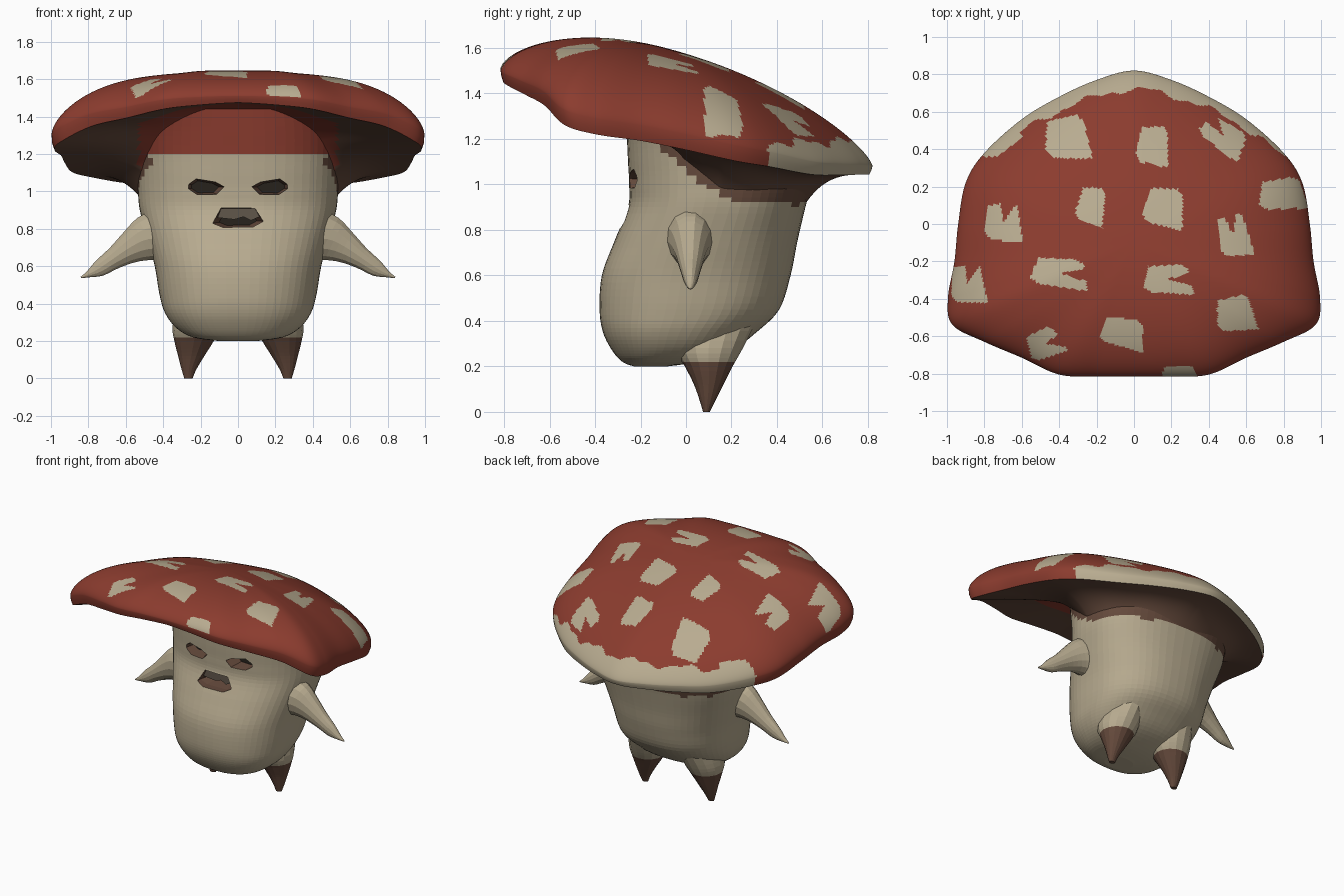
import bpy, bmesh, math
from mathutils import Vector

if "Cube" in bpy.data.objects:
    bpy.data.objects.remove(bpy.data.objects["Cube"])


def material(name, rgb):
    m = bpy.data.materials.new(name)
    m.diffuse_color = (*rgb, 1)
    m.use_nodes = True
    m.node_tree.nodes["Principled BSDF"].inputs["Base Color"].default_value = m.diffuse_color
    return m


MATS = [material("cream", (0.48, 0.41, 0.28)), material("red", (0.26, 0.045, 0.028)),
        material("brown", (0.13, 0.068, 0.045)), material("dark_hollow", (0.02, 0.016, 0.012)),
        material("grey_brown", (0.12, 0.095, 0.07))]
CREAM, RED, BROWN, DARK, GREY = range(5)


def spline(keys, steps, closed=False):
    """Catmull-Rom through rows of numbers."""
    n, out = len(keys), []
    pick = (lambda i: keys[i % n]) if closed else (lambda i: keys[max(0, min(n - 1, i))])
    for i in range(n if closed else n - 1):
        for k in range(steps):
            t = k / steps
            out.append([0.5 * (2 * b + (c - a) * t + (2 * a - 5 * b + 4 * c - d) * t * t
                               + (3 * b - a - 3 * c + d) * t ** 3)
                        for a, b, c, d in zip(pick(i - 1), pick(i), pick(i + 1), pick(i + 2))])
    if not closed:
        out.append(list(keys[-1]))
    return out


def loft(name, rings, rule, close_start=True, close_end=True, smooth=False):
    """Skin a stack of closed rings; rule(centre, ring number) gives the colour."""
    bm = bmesh.new()
    rows = [[bm.verts.new(p) for p in r] for r in rings]
    n = len(rows[0])
    for i in range(len(rows) - 1):
        for j in range(n):
            k = (j + 1) % n
            f = bm.faces.new((rows[i][j], rows[i][k], rows[i + 1][k], rows[i + 1][j]))
            f.material_index = rule(f.calc_center_median(), i)
    for wanted, row, i in ((close_start, rows[0], 0), (close_end, rows[-1], len(rows) - 2)):
        if wanted:
            f = bm.faces.new(row)
            f.material_index = rule(f.calc_center_median(), i)
    bmesh.ops.recalc_face_normals(bm, faces=bm.faces)
    me = bpy.data.meshes.new(name)
    bm.to_mesh(me)
    bm.free()
    for m in MATS:
        me.materials.append(m)
    ob = bpy.data.objects.new(name, me)
    bpy.context.collection.objects.link(ob)
    if smooth:
        me.shade_smooth()
    return ob


def oval(cx, cy, z, rx, ry, n, power=1.0):
    pts = []
    for k in range(n):
        c, s = math.cos(2 * math.pi * k / n), math.sin(2 * math.pi * k / n)
        pts.append((cx + rx * math.copysign(abs(c) ** power, c),
                    cy + ry * math.copysign(abs(s) ** power, s), z))
    return pts


# Body: z, half width, front y, back y
body_keys = [(.20, .10, -.23, -.08), (.22, .24, -.28, .05), (.27, .33, -.325, .20),
             (.35, .39, -.365, .31), (.45, .42, -.38, .41), (.60, .445, -.37, .46),
             (.75, .485, -.315, .49), (.90, .525, -.255, .525), (1.0, .535, -.25, .55),
             (1.10, .54, -.255, .55), (1.20, .545, -.26, .52), (1.32, .545, -.27, .40),
             (1.45, .52, -.28, .06)]


def body_colour(c, i):
    jag = 0.012 * math.sin(31 * c.x + 17 * c.y)
    if c.z > 1.195 and c.y < 0.12:
        return RED
    if c.y > -0.1 and c.z > 0.92 + max(0, 0.2 - c.y) * 0.75 + jag:
        return BROWN
    return CREAM


body = loft("body", [oval(0, (a + b) / 2, z, rx, (b - a) / 2, 60, 0.85)
                     for z, rx, a, b in spline(body_keys, 5)], body_colour)

# Eye and mouth hollows, cut into the face
eye = [(.075, 1.025), (.115, .985), (.22, .982), (.272, 1.015), (.268, 1.04), (.225, 1.068), (.12, 1.05)]
mouth = [(-.135, .83), (-.08, .808), (.08, .81), (.135, .84), (.09, .91), (-.09, .912)]
for name, shape in (("eye_right", eye), ("eye_left", [(-x, z) for x, z in eye]), ("mouth", mouth)):
    mx = sum(p[0] for p in shape) / len(shape)
    mz = sum(p[1] for p in shape) / len(shape)
    rings = [[(mx + (x - mx) * s, y, mz + (z - mz) * s) for x, z in shape]
             for y, s in ((-.5, 1), (-.24, 1), (-.15, .75))]
    cutter = loft(name + "_cutter", rings,
                  lambda c, i: DARK if c.y > -.16 or c.y < -.45 else BROWN)
    cutter.hide_render = True
    cutter.hide_viewport = True
    cut = body.modifiers.new(name, "BOOLEAN")
    cut.operation, cut.solver, cut.object = "DIFFERENCE", "EXACT", cutter

# Upper part of the mouth
flap = [(-.11, .86), (-.02, .85), (.03, .865), (.07, .845), (.115, .865), (.09, .91), (-.09, .91)]
loft("upper_mouth", [[(x, y, z) for x, z in flap] for y in (-.238, -.23)], lambda c, i: GREY)

# Arms: x, z, thickness up, thickness sideways ; legs: z, x, y, rx, ry
arm_keys = [(.36, .75, .18, .13), (.48, .745, .13, .095), (.57, .705, .09, .07),
            (.66, .645, .06, .05), (.74, .59, .045, .033), (.80, .557, .018, .018),
            (.84, .54, .004, .004)]
leg_keys = [(0, .265, .09, .022, .015), (.05, .262, .095, .04, .035), (.12, .25, .10, .07, .065),
            (.2, .235, .10, .105, .105), (.28, .22, .10, .13, .15), (.42, .20, .12, .12, .2)]
for side, sx in (("right", 1), ("left", -1)):
    rings = []
    for x, z, up, wide in spline(arm_keys, 3):
        rings.append([(sx * (x + 0.45 * up * math.sin(a)), .02 + wide * math.cos(a),
                       z + 0.9 * up * math.sin(a))
                      for a in (2 * math.pi * k / 14 for k in range(14))])
    loft("arm_" + side, rings, lambda c, i: CREAM)
    loft("leg_" + side, [oval(sx * x, y, z, rx, ry, 16) for z, x, y, rx, ry in spline(leg_keys, 4)],
         lambda c, i: BROWN if c.z < 0.215 else CREAM)

# Cap rim, half outline from back to front: x, y, z
half = [(0, .82, 1.08), (.2, .77, 1.085), (.4, .68, 1.09), (.6, .56, 1.10), (.8, .38, 1.14),
        (.9, .22, 1.17), (.94, 0, 1.22), (.96, -.2, 1.26), (.995, -.4, 1.29), (.97, -.54, 1.33),
        (.8, -.63, 1.41), (.6, -.715, 1.45), (.4, -.805, 1.49), (.2, -.815, 1.505), (0, -.815, 1.51)]
rim = spline(half + [(-x, y, z) for x, y, z in half[-2:0:-1]], 13, closed=True)

# Spots seen from above: x, y, half width, half depth, turn, notch direction (9 = none)
spots = [(-.36, .46, .11, .11, .1, 9), (.10, .42, .08, .10, -.1, 9), (.48, .47, .12, .07, -.6, 2.6),
         (.79, .16, .115, .08, .1, 9), (-.71, .44, .09, .05, .7, 9), (-.23, .10, .07, .095, -.2, 9),
         (.16, .09, .10, .10, -.15, 9), (-.70, .01, .09, .10, 0, 1.3), (.53, -.06, .08, .11, .2, 1.5),
         (-.40, -.26, .14, .075, -.1, 0), (.18, -.295, .12, .075, 0, 0), (-.89, -.32, .085, .10, .1, 1.2),
         (.54, -.48, .095, .09, .15, 9), (-.06, -.58, .11, .075, -.2, 9), (-.48, -.64, .085, .075, .4, -.2),
         (.24, -.79, .085, .03, 0, 9)]


def in_spot(x, y):
    for cx, cy, w, d, turn, notch in spots:
        dx, dy = x - cx, y - cy
        u = (dx * math.cos(turn) + dy * math.sin(turn)) / w
        v = (dy * math.cos(turn) - dx * math.sin(turn)) / d
        if abs(u) < 1 - 0.15 * v and abs(v) < 1 + 0.1 * u and abs(u + v) < 1.65:
            along = u * math.cos(notch) + v * math.sin(notch)
            across = v * math.cos(notch) - u * math.sin(notch)
            if notch == 9 or along < 0.05 or abs(across) > 0.42 * along:
                return True
    return False


# Cap top: tilted dome running from the crown out to the rim, fuller at the sides
STEPS = 90
rings = []
for i in range(STEPS + 1):
    s = max(0.003, math.sin(math.pi / 2 * i / STEPS))
    ring = []
    for x, y, z in rim:
        off = z - (1.292 - 0.258 * y)
        py = -.1 + s * (y + .1)
        power = 0.68 - 0.16 * min(1, abs(x)) ** 2
        ring.append((s * x, py, 1.292 - .258 * py + off * s ** 4
                     + .285 * max(0, 1 - s * s) ** power))
    rings.append(ring)
lip = []
for x, y, z in rim:
    drop = 0.035 + 0.035 * min(1, abs(x))
    lip.append((x * .985, -.1 + .985 * (y + .1), z - drop))
rings.append([((a[0] + 2 * b[0]) / 3 * 1.003, (a[1] + 2 * b[1]) / 3, a[2] * .5 + b[2] * .5)
              for a, b in zip(lip, rim)])
rings.append(lip)


def cap_colour(c, i):
    jag = 0.014 * math.sin(19 * c.x) + 0.008 * math.sin(47 * c.x + 1)
    edge = math.sin(math.pi / 2 * min(i + .5, STEPS) / STEPS)
    if c.y > 0.36 and edge > 0.89 + (0.11 if c.x > 0 else 0.085) * abs(c.x) + jag:
        return CREAM
    return CREAM if i < STEPS - 3 and in_spot(c.x, c.y) else RED


loft("cap_top", rings, cap_colour, True, False, True)


# Cap underside: flares from the lip down into the back of the body, level at the front
def inner_height(y):
    table = [(-.25, 1.44), (-.12, 1.28), (0, 1.10), (.15, .97), (.3, .93), (.6, .92)]
    for (y0, z0), (y1, z1) in zip(table, table[1:]):
        if y <= y1:
            return z0 + (z1 - z0) * max(0, y - y0) / (y1 - y0)
    return table[-1][1]


rings = []
for i in range(17):
    t = i / 16
    ring = []
    for x, y, z in lip:
        d = Vector((x, y - .13)).normalized()
        ix, iy = .52 * d.x, .13 + .4 * d.y
        iz = inner_height(iy)
        ring.append((x + (ix - x) * t, y + (iy - y) * t, z + (iz - z) * t ** 3.2))
    rings.append(ring)
loft("cap_underside", rings,
     lambda c, i: RED if abs(c.x) < .53 and c.y < 0 and i > 7 else BROWN, False, False, True)
